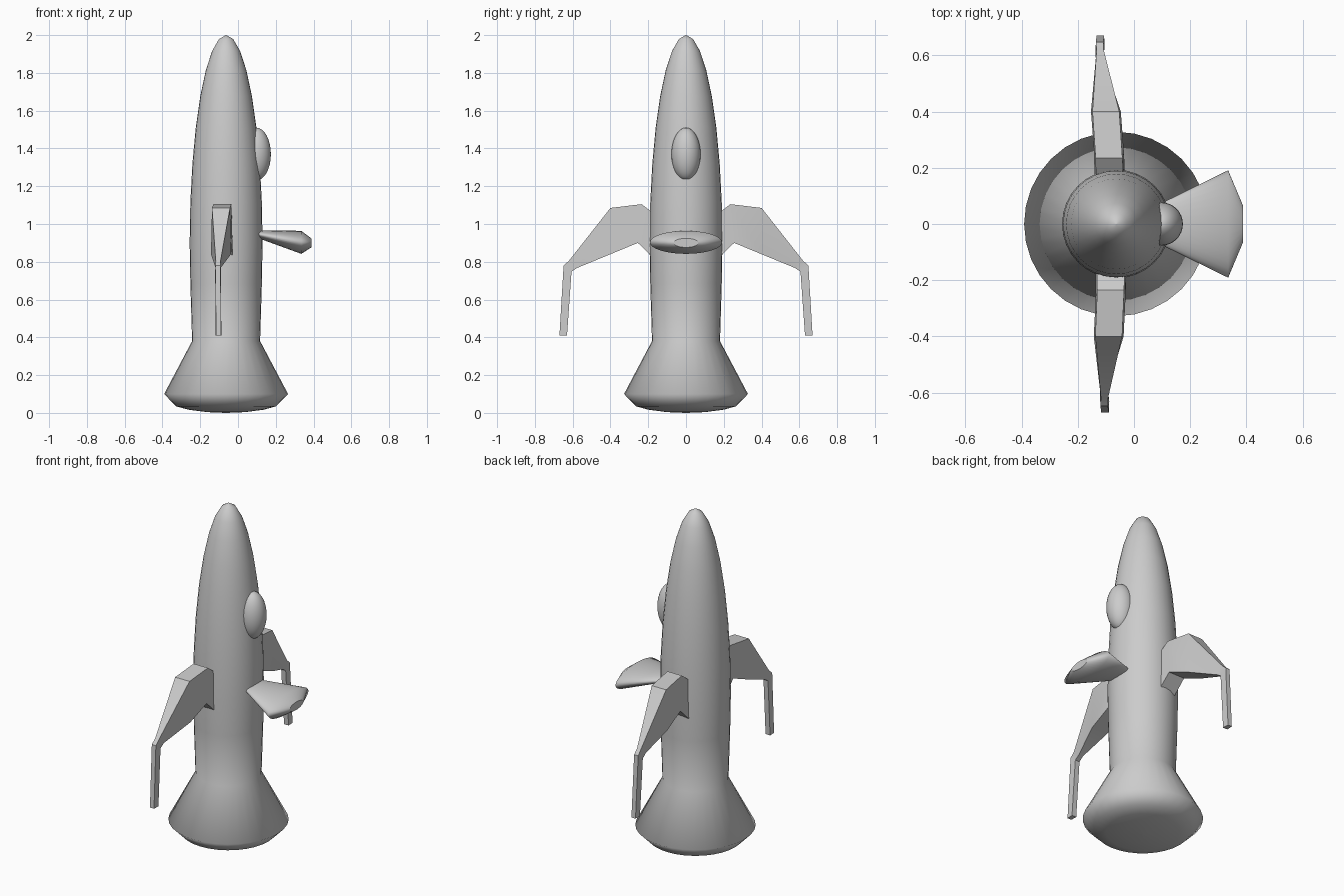
import bpy, bmesh
from math import sin, cos, pi, radians

cube = bpy.data.objects.get("Cube")
if cube:
    bpy.data.objects.remove(cube, do_unlink=True)

grey = bpy.data.materials.new("hull grey")
grey.use_nodes = True
colour = (0.6, 0.6, 0.6, 1)
grey.diffuse_color = colour
grey.node_tree.nodes["Principled BSDF"].inputs["Base Color"].default_value = colour

AXIS = -0.063  # x of the hull centre line


def loft(name, rings, smooth_angle=180):
    """Skin a series of equal-sized point rings and cap both ends."""
    bm = bmesh.new()
    loops = [[bm.verts.new(p) for p in ring] for ring in rings]
    n = len(loops[0])
    for a, b in zip(loops, loops[1:]):
        for i in range(n):
            j = (i + 1) % n
            bm.faces.new((a[i], a[j], b[j], b[i]))
    bm.faces.new(loops[0])
    bm.faces.new(loops[-1])
    bmesh.ops.recalc_face_normals(bm, faces=bm.faces)
    mesh = bpy.data.meshes.new(name)
    bm.to_mesh(mesh)
    bm.free()
    mesh.materials.append(grey)
    obj = bpy.data.objects.new(name, mesh)
    bpy.context.collection.objects.link(obj)
    bpy.ops.object.select_all(action="DESELECT")
    obj.select_set(True)
    bpy.context.view_layer.objects.active = obj
    if smooth_angle >= 180:
        bpy.ops.object.shade_smooth()
    else:
        bpy.ops.object.shade_smooth_by_angle(angle=radians(smooth_angle))
    return obj


def circle(r, z, n=32):
    return [(AXIS + r * cos(2 * pi * i / n), r * sin(2 * pi * i / n), z) for i in range(n)]


def ellipse(x, z, ry, rz, n=32):
    return [(x, ry * cos(2 * pi * i / n), z + rz * sin(2 * pi * i / n)) for i in range(n)]


# Hull: domed underside, flared skirt, then a long half ellipsoid
profile = [(0.004, 0), (0.1, 0.004), (0.2, 0.017), (0.265, 0.035), (0.328, 0.1), (0.18, 0.38)]
for k in range(9, 0, -1):
    a = k * pi / 16
    profile.append((0.193 * sin(a), 0.9 + 1.1 * cos(a)))
profile.append((0.002, 2.0))
loft("hull", [circle(r, z) for r, z in profile])

# Cockpit bubble
bpy.ops.mesh.primitive_uv_sphere_add(segments=32, ring_count=16, radius=1, location=(0.097, 0, 1.37))
canopy = bpy.context.object
canopy.name = "canopy"
canopy.scale = (0.077, 0.077, 0.14)
canopy.data.materials.append(grey)
bpy.ops.object.shade_smooth()

# Flared front scoop with a flat end
scoop = loft("scoop", [ellipse(*s) for s in (
    (0.06, 0.952, 0.055, 0.01),
    (0.115, 0.944, 0.083, 0.022),
    (0.335, 0.903, 0.191, 0.061),
    (0.388, 0.9, 0.065, 0.024))])
end_face = max(scoop.data.polygons, key=lambda p: p.center.x)
end_keys = set(end_face.edge_keys)
for edge in scoop.data.edges:
    if edge.key in end_keys:
        edge.use_edge_sharp = True

# Side fins bending down into thin legs:
# top y, top z, bottom y, bottom z, centre x, half width
SECTIONS = (
    (0.15, 1.04, 0.15, 0.80, -0.082, 0.055),
    (0.235, 1.105, 0.255, 0.90, -0.083, 0.053),
    (0.40, 1.085, 0.40, 0.84, -0.09, 0.053),
    (0.62, 0.805, 0.575, 0.768, -0.105, 0.014),
    (0.648, 0.78, 0.606, 0.748, -0.106, 0.015),
    (0.67, 0.41, 0.63, 0.41, -0.103, 0.015),
)
for name, side, lean in (("right_leg", -1, 0), ("left_leg", 1, -0.025)):
    rings = []
    for ty, tz, by, bz, cx, w in SECTIONS:
        x = cx + lean * ty
        rings.append([(x - w * 0.9, side * ty, tz), (x + w * 0.9, side * ty, tz),
                      (x + w, side * by, bz), (x - w, side * by, bz)])
    loft(name, rings, 30)
